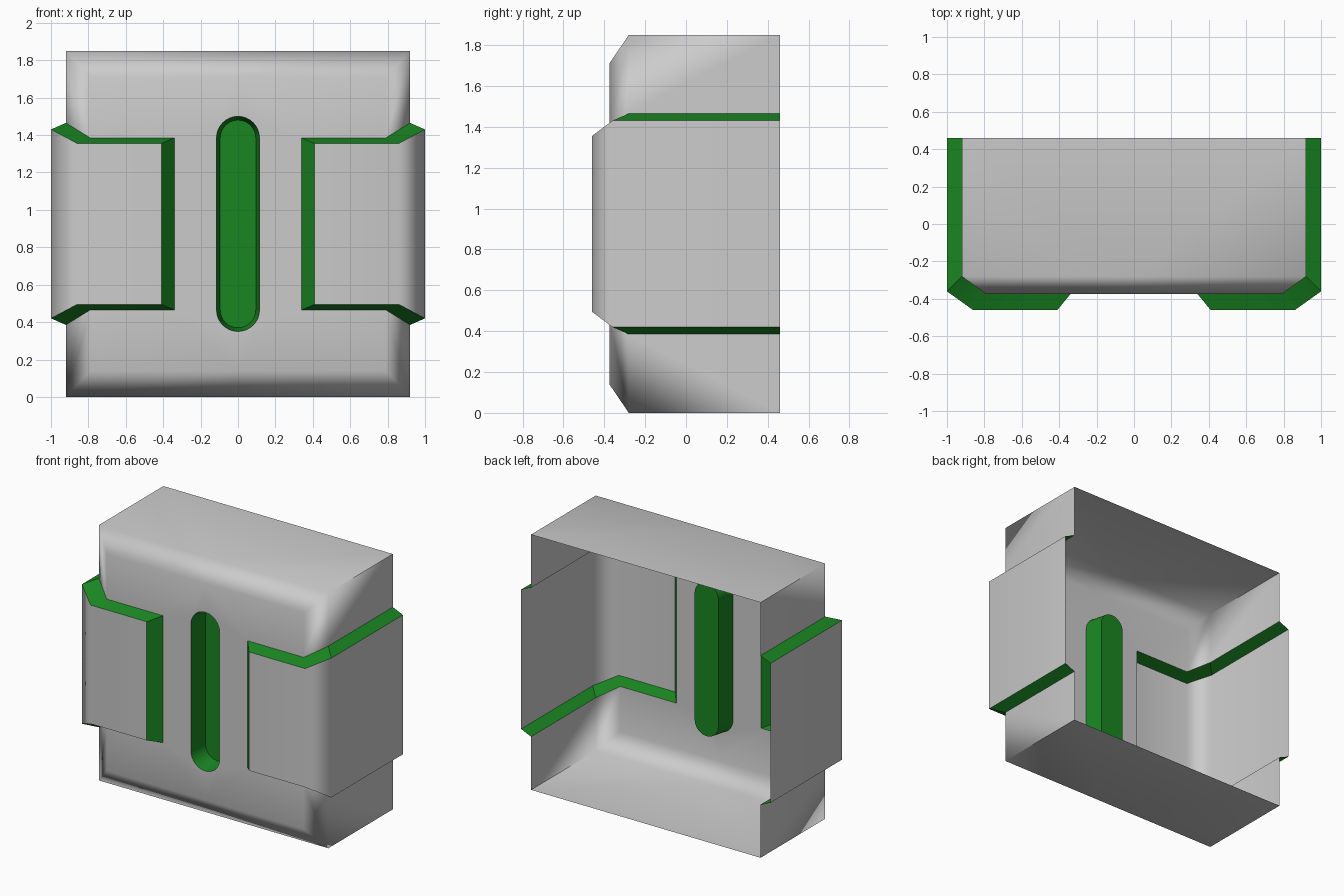
import bpy, bmesh, math
from mathutils import Vector

if "Cube" in bpy.data.objects:
    bpy.data.objects.remove(bpy.data.objects["Cube"])

MID = 0.925          # the model is symmetric about this height and about x = 0

green = bpy.data.materials.new("green")
green.diffuse_color = (0.01, 0.24, 0.016, 1)
green.use_nodes = True
green.node_tree.nodes["Principled BSDF"].inputs["Base Color"].default_value = green.diffuse_color


def quarter_part(name, faces, mat=None, ref=(0, 0.3, 0), angle=60):
    """Build the upper right quarter, facing away from ref, mirrored in x and z."""
    bm = bmesh.new()
    for pts in faces:
        f = bm.faces.new([bm.verts.new(p) for p in pts])
        f.normal_update()
        if f.normal.dot(f.calc_center_median() - Vector(ref)) < 0:
            f.normal_flip()
    bmesh.ops.remove_doubles(bm, verts=bm.verts, dist=1e-4)
    me = bpy.data.meshes.new(name)
    bm.to_mesh(me)
    bm.free()
    ob = bpy.data.objects.new(name, me)
    ob.location.z = MID
    bpy.context.collection.objects.link(ob)
    if mat:
        me.materials.append(mat)
    bpy.ops.object.select_all(action='DESELECT')
    ob.select_set(True)
    bpy.context.view_layer.objects.active = ob
    mir = ob.modifiers.new("mirror", 'MIRROR')
    mir.use_axis = (True, False, True)
    mir.merge_threshold = 0.0005
    bpy.ops.object.modifier_apply(modifier=mir.name)
    bpy.ops.object.shade_smooth_by_angle(angle=math.radians(angle))
    wn = ob.modifiers.new("weighted_normals", 'WEIGHTED_NORMAL')
    wn.keep_sharp = True
    return ob


def strips(a, b):
    """Quads between two point rows."""
    return [(a[i], a[i + 1], b[i + 1], b[i]) for i in range(len(a) - 1)]


def slot_row(r, y):
    """Quarter outline of the rounded slot."""
    arc = [(r * math.cos(t), y, 0.46 + r * math.sin(t))
           for t in (math.pi / 2 * i / 8 for i in range(9))]
    arc[-1] = (0, y, 0.46 + r)
    return [(r, y, 0)] + arc


F, C, B = -0.375, -0.28, 0.46    # front face, chamfer and back depth

# rows around the raised side panels: opening in shell, and panel outline
base = [(0.34, F, 0.46), (0.79, F, 0.46), (0.92, C, 0.54), (0.92, B, 0.54)]
outer = [(0.41, -0.46, 0.43), (0.86, -0.46, 0.43), (1.0, -0.36, 0.505), (1.0, B, 0.505)]
outer_mid = [(x, y, 0) for x, y, z in outer]

# shell, open at the back, with slot and panel openings
rim = slot_row(0.115, F)
top = [(0, F, 0.785), (0.79, F, 0.785), (0.92, C, 0.925), (0.92, B, 0.925)]
shell = [rim + [top[0], top[1], base[1], base[0], (0.34, F, 0)]]
shell += strips(base[1:], top[1:])
shell += [(top[0], top[1], top[2], (0, C, 0.925)),
          ((0, C, 0.925), top[2], top[3], (0, B, 0.925))]
quarter_part("body_shell", shell)

# raised side panels
quarter_part("side_panels", strips(outer, outer_mid))

# green sloped edges of the panels
edges = strips(base, outer) + [(base[0], outer[0], outer_mid[0], (0.34, F, 0))]
quarter_part("panel_edges", edges, green, angle=40)

# green recessed slot
floor = slot_row(0.095, F + 0.14)
quarter_part("front_slot", strips(rim, floor) + [floor + [(0, F + 0.14, 0)]],
             green, ref=(0, 50, 0), angle=40)
